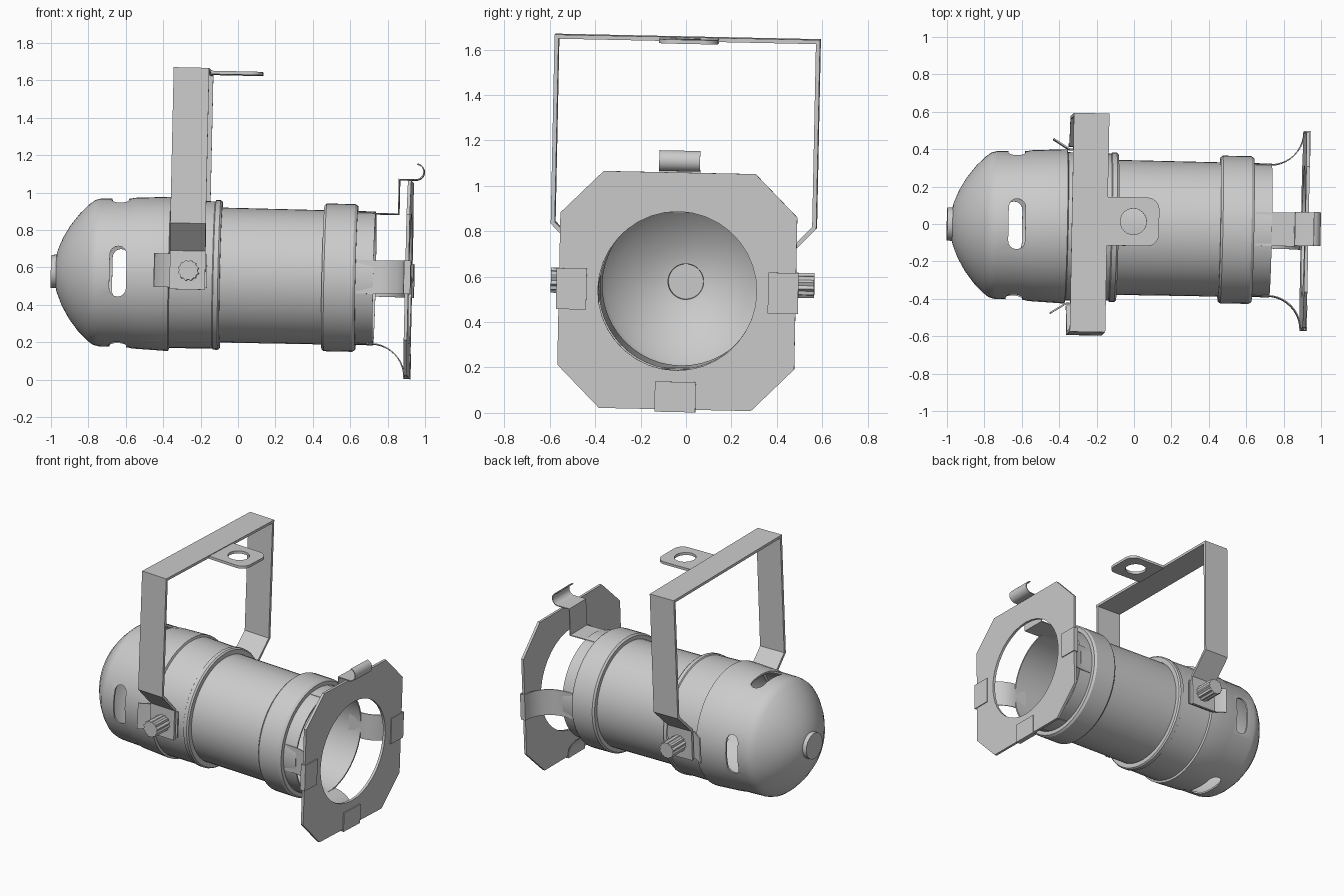
import bpy, bmesh
from math import sin, cos, pi, radians
from mathutils import Matrix, Vector, Euler

cube = bpy.data.objects.get("Cube")
if cube:
    bpy.data.objects.remove(cube, do_unlink=True)

grey = bpy.data.materials.new("grey metal")
grey.use_nodes = True
COLOUR = (0.6, 0.6, 0.6, 1)
grey.diffuse_color = COLOUR
grey.node_tree.nodes["Principled BSDF"].inputs["Base Color"].default_value = COLOUR

# The lamp hangs slightly askew: everything is built along x, then posed
POSE = Matrix.Translation((0, -0.02, 0.557)) @ Euler((-0.021, 0.022, -0.02)).to_matrix().to_4x4()


def about_x(degrees):
    return Matrix.Rotation(radians(degrees), 4, 'X')


def finish(obj, matrix=Matrix(), cutters=()):
    """Apply modifiers, cut holes, smooth and pose a part."""
    obj.matrix_world = POSE @ matrix
    bpy.context.view_layer.update()
    for c in cutters:
        mod = obj.modifiers.new("slot", 'BOOLEAN')
        mod.object, mod.operation, mod.solver = c, 'DIFFERENCE', 'EXACT'
    bpy.ops.object.select_all(action='DESELECT')
    obj.select_set(True)
    bpy.context.view_layer.objects.active = obj
    bpy.ops.object.convert(target='MESH')
    obj = bpy.context.object
    bm = bmesh.new()
    bm.from_mesh(obj.data)
    bmesh.ops.remove_doubles(bm, verts=bm.verts, dist=0.0001)
    bm.to_mesh(obj.data)
    bm.free()
    obj.data.materials.clear()
    obj.data.materials.append(grey)
    bpy.ops.object.shade_smooth_by_angle(angle=radians(32))
    return obj


def new_object(name, data):
    obj = bpy.data.objects.new(name, data)
    bpy.context.collection.objects.link(obj)
    return obj


def from_bmesh(name, bm, thickness=0, offset=-1):
    mesh = bpy.data.meshes.new(name)
    bm.to_mesh(mesh)
    bm.free()
    obj = new_object(name, mesh)
    if thickness:
        mod = obj.modifiers.new("thickness", 'SOLIDIFY')
        mod.thickness, mod.offset, mod.use_even_offset = thickness, offset, True
    return obj


def lathe(name, profile, thickness, capped=False, sides=48):
    """Sheet metal shell turned around the x axis from (x, radius) points."""
    bm = bmesh.new()
    turns = [2 * pi * j / sides for j in range(sides)]
    rings = [[bm.verts.new((x, r * cos(a), r * sin(a))) for a in turns] for x, r in profile]
    for a, b in zip(rings, rings[1:]):
        for j in range(sides):
            k = (j + 1) % sides
            bm.faces.new((a[j], a[k], b[k], b[j]))
    if capped:
        bm.faces.new(rings[0][::-1])
    return from_bmesh(name, bm, thickness)


def ribbon(name, points, across, thickness):
    """Bent strip: a path swept sideways, centred on the path."""
    bm = bmesh.new()
    half = Vector(across) / 2
    rows = [(bm.verts.new(Vector(p) - half), bm.verts.new(Vector(p) + half)) for p in points]
    for a, b in zip(rows, rows[1:]):
        bm.faces.new((a[0], a[1], b[1], b[0]))
    return from_bmesh(name, bm, thickness, 0)


def arc(cx, cy, r, start, end, steps=8):
    angles = [radians(start + (end - start) * i / steps) for i in range(steps + 1)]
    return [(cx + r * cos(a), cy + r * sin(a)) for a in angles]


def flat_plate(name, outlines, thickness):
    """Flat sheet: the first outline is the edge, later ones are holes."""
    curve = bpy.data.curves.new(name, 'CURVE')
    curve.dimensions, curve.fill_mode, curve.extrude = '2D', 'BOTH', thickness / 2
    for outline in outlines:
        spline = curve.splines.new('POLY')
        spline.points.add(len(outline) - 1)
        for p, (x, y) in zip(spline.points, outline):
            p.co = (x, y, 0, 1)
        spline.use_cyclic_u = True
    return new_object(name, curve)


# Rear housing with domed back and four vent slots
slot = arc(-0.635, 0.09, 0.045, 0, 180) + arc(-0.635, -0.09, 0.045, 180, 360)
cutters = [finish(flat_plate("slot_cutter", [slot], 0.3),
                  about_x(90 * k) @ Matrix.Translation((0, 0, 0.4))) for k in range(4)]
housing = lathe("rear_housing", [
    (-1.0, 0.088), (-0.972, 0.09), (-0.968, 0.11), (-0.94, 0.18), (-0.9, 0.25),
    (-0.85, 0.315), (-0.8, 0.365), (-0.77, 0.387), (-0.74, 0.395), (-0.58, 0.398),
    (-0.56, 0.403), (-0.38, 0.412), (-0.365, 0.412), (-0.36, 0.397), (-0.13, 0.393),
    (-0.125, 0.4), (-0.1, 0.4), (-0.09, 0.392), (-0.09, 0.36)], 0.012, capped=True)
finish(housing, cutters=cutters)
for c in cutters:
    bpy.data.objects.remove(c, do_unlink=True)

# Barrel and front collar
finish(lathe("barrel", [(-0.12, 0.361), (0.73, 0.358)], 0.01))
finish(lathe("front_collar", [(0.455, 0.358), (0.455, 0.385), (0.467, 0.395), (0.62, 0.395),
                              (0.635, 0.385), (0.635, 0.358)], 0.006))

# Filter frame: chamfered square with a round opening
W, C = 0.522, 0.335
octagon = [(-C, -W), (C, -W), (W, -C), (W, C), (C, W), (-C, W), (-W, C), (-W, -C)]
upright = Matrix(((0, 0, 1, 0.913), (1, 0, 0, 0), (0, 1, 0, 0), (0, 0, 0, 1)))
finish(flat_plate("filter_frame", [octagon, arc(0, 0, 0.35, 0, 350, 35)], 0.018), upright)

# Three curved holding clips and the hooked top clip
clip = [(0.64, 0.346)] + arc(0.72, 0.53, 0.18, -90, 0, 10)
clip = [(x, r) for x, r in clip] + [(0.93, 0.53), (0.93, 0.4)]
for side, turn in (("bottom", 180), ("left", -90), ("right", 90)):
    finish(ribbon(side + "_clip", [(x, 0, r) for x, r in clip], (0, 0.18, 0), 0.006), about_x(turn))
hook = [(0.64, 0.346), (0.852, 0.346), (0.852, 0.531)] + arc(0.94, 0.574, 0.043, -90, 80, 12)
finish(ribbon("top_clip", [(x, 0, r) for x, r in hook], (0, 0.18, 0), 0.006))

# Hanging yoke with bent-in feet
YX = -0.262
half = [(0.435, -0.09), (0.435, 0.12), (0.576, 0.265), (0.576, 1.085)]
path = [(YX, -y, z) for y, z in half] + [(YX, y, z) for y, z in reversed(half)]
finish(ribbon("yoke", path, (0.19, 0, 0), 0.018))

# Hanging lug with bolt hole
lug = [(-0.17, -0.13)] + arc(0.045, -0.065, 0.065, -90, 0) + arc(0.045, 0.065, 0.065, 0, 90) + [(-0.17, 0.13)]
finish(flat_plate("hanging_lug", [lug, arc(-0.028, 0, 0.07, 0, 345, 23)], 0.018),
       Matrix.Translation((0, 0.01, 1.08)))

# Side brackets and fluted locking knobs
for side, s in (("left", 1), ("right", -1)):
    bracket = [(-0.44, s * 0.465, 0.01), (-0.355, s * 0.412, 0.01), (-0.16, s * 0.412, 0.01)]
    finish(ribbon(side + "_bracket", bracket, (0, 0, 0.18), 0.008))
    flutes = [((0.057 if i % 2 else 0.049) * cos(i * pi / 12),
               (0.057 if i % 2 else 0.049) * sin(i * pi / 12)) for i in range(24)]
    finish(flat_plate(side + "_knob", [flutes], 0.15),
           Matrix.Translation((-0.255, s * 0.505, 0.01)) @ about_x(90))
